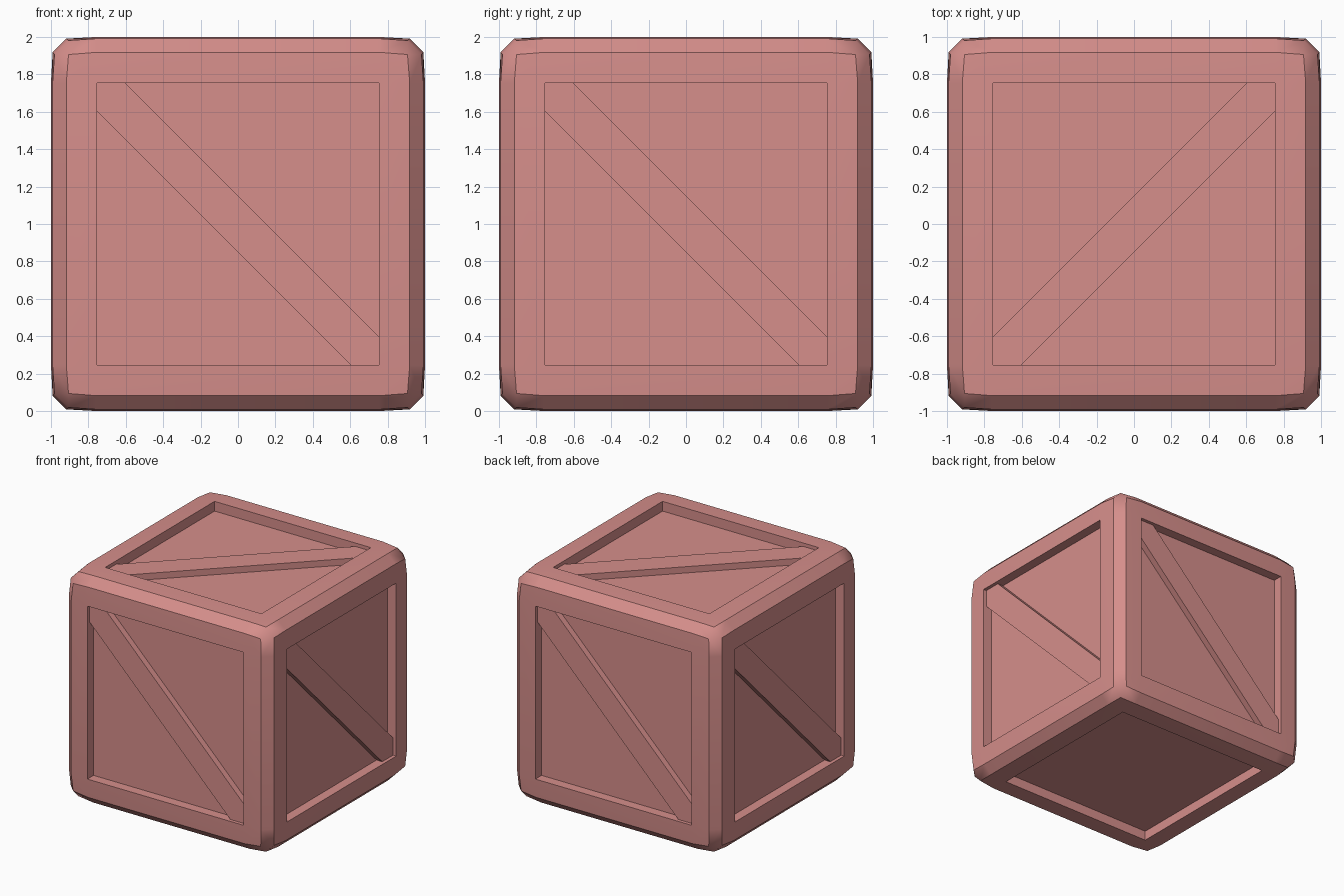
import bpy, bmesh, math
from mathutils import Matrix, Vector

if "Cube" in bpy.data.objects:
    bpy.data.objects.remove(bpy.data.objects["Cube"])

wood = bpy.data.materials.new("dusty pink")
wood.diffuse_color = (0.67, 0.272, 0.258, 1)
wood.use_nodes = True
wood.node_tree.nodes["Principled BSDF"].inputs["Base Color"].default_value = wood.diffuse_color

OPEN = 0.755     # half size of the panel opening
DEPTH = 0.085    # recess depth of the panels
BRACE = 0.055    # brace height above the panel
CUT = 0.15       # brace width measured along the opening's edge


def finish(bm, name):
    bmesh.ops.recalc_face_normals(bm, faces=bm.faces[:])
    bmesh.ops.translate(bm, vec=(0, 0, 1), verts=bm.verts[:])
    mesh = bpy.data.meshes.new(name)
    bm.to_mesh(mesh)
    bm.free()
    mesh.materials.append(wood)
    obj = bpy.data.objects.new(name, mesh)
    bpy.context.collection.objects.link(obj)
    bpy.ops.object.select_all(action='DESELECT')
    bpy.context.view_layer.objects.active = obj
    obj.select_set(True)
    bpy.ops.object.shade_smooth_by_angle(angle=math.radians(35))
    return obj


# Crate body: slightly bulging chamfered block, one profile repeated on six sides
bm = bmesh.new()
profile = [(OPEN, OPEN, 1.0), (OPEN, 0.918, 0.991), (0.918, OPEN, 0.991), (0.906, 0.906, 0.981)]
for axis in range(3):
    for side in (-1, 1):
        for u, v, h in profile:
            for su in (-1, 1):
                for sv in (-1, 1):
                    p = Vector((0, 0, 0))
                    p[axis] = side * h
                    p[(axis + 1) % 3] = su * u
                    p[(axis + 2) % 3] = sv * v
                    bm.verts.new(p)
bmesh.ops.convex_hull(bm, input=bm.verts[:])
bmesh.ops.dissolve_limit(bm, angle_limit=math.radians(0.3), verts=bm.verts[:], edges=bm.edges[:])
bm.normal_update()

# Recessed panels: push the square faces inwards
panels = [f for f in bm.faces
          if max(abs(c) for c in f.normal) > 0.9999 and f.calc_area() > 1.5]
for f in bmesh.ops.extrude_discrete_faces(bm, faces=panels)["faces"]:
    n = f.normal.copy()
    axis = max(range(3), key=lambda i: abs(f.calc_center_median()[i]))
    n = Vector((0, 0, 0))
    n[axis] = math.copysign(1, f.calc_center_median()[axis])
    bmesh.ops.translate(bm, vec=-DEPTH * n, verts=f.verts[:])
finish(bm, "crate_body")


# Diagonal braces on the four sides and the top
def brace(name, rotation):
    bm = bmesh.new()
    a, b = OPEN, OPEN - CUT
    outline = [(-a, a), (-a, b), (b, -a), (a, -a), (a, -b), (-b, a)]
    floor = 1 - DEPTH
    face = bm.faces.new([bm.verts.new((x, -floor + 0.005, z)) for x, z in outline])
    top = bmesh.ops.extrude_face_region(bm, geom=[face])["geom"]
    bmesh.ops.translate(bm, vec=(0, -BRACE - 0.005, 0),
                        verts=[g for g in top if isinstance(g, bmesh.types.BMVert)])
    bmesh.ops.transform(bm, matrix=rotation, verts=bm.verts[:])
    finish(bm, name)


for k, label in enumerate(("front", "right", "back", "left")):
    brace(label + "_brace", Matrix.Rotation(k * math.pi / 2, 4, 'Z'))
brace("top_brace", Matrix.Rotation(math.pi / 2, 4, 'Z') @ Matrix.Rotation(-math.pi / 2, 4, 'X'))
